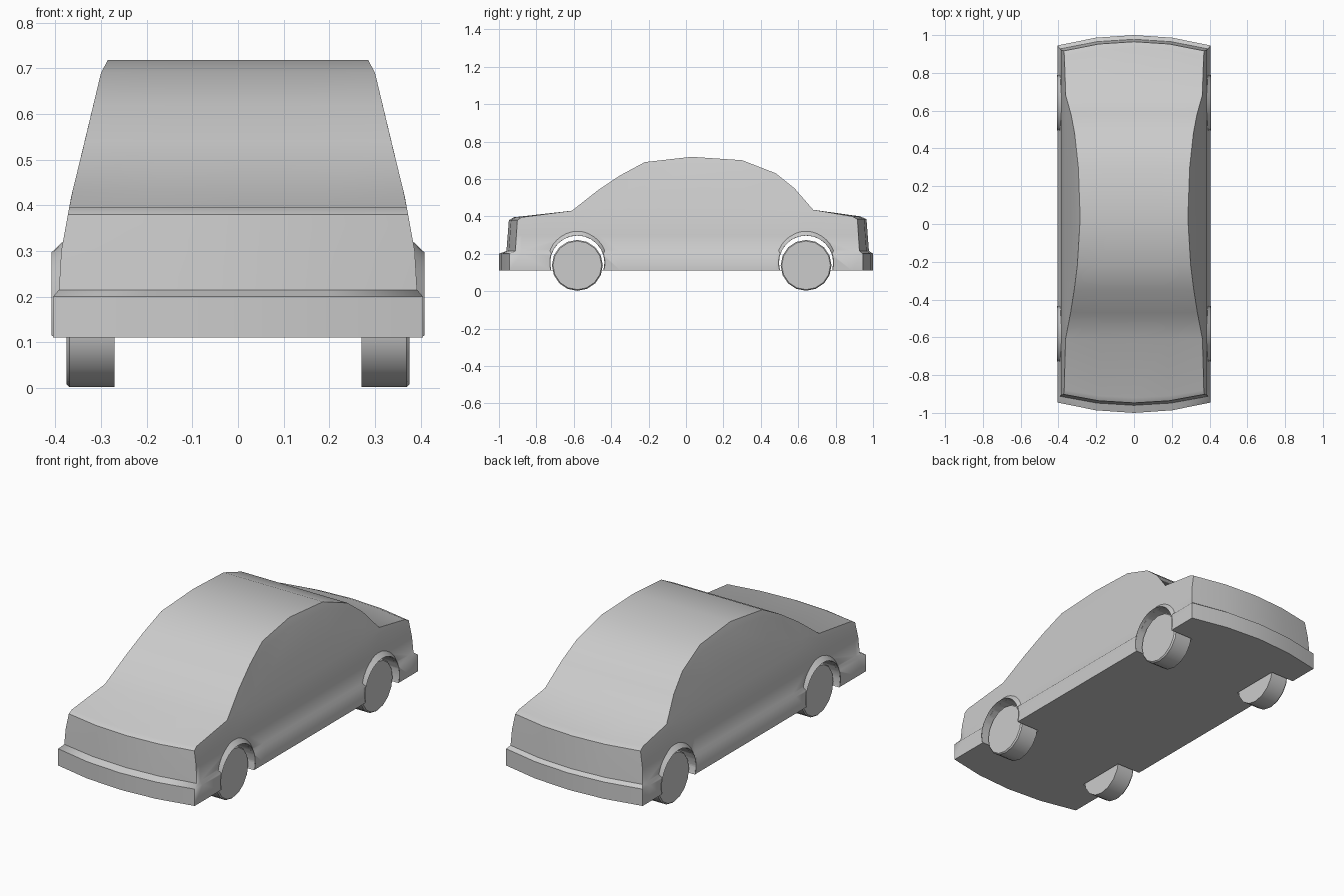
import bpy, bmesh, math

cube = bpy.data.objects.get("Cube")
if cube:
    bpy.data.objects.remove(cube, do_unlink=True)

grey = bpy.data.materials.new("light grey")
grey.use_nodes = True
grey.diffuse_color = (0.6, 0.6, 0.6, 1)
grey.node_tree.nodes["Principled BSDF"].inputs["Base Color"].default_value = (0.6, 0.6, 0.6, 1)


def lerp(table, t):
    """Piecewise linear lookup."""
    for (a, p), (b, q) in zip(table, table[1:]):
        if t <= b:
            return p + (q - p) * max(0, (t - a) / (b - a))
    return table[-1][1]


def finish(name, bm, angle, recalc=True):
    if recalc:
        bmesh.ops.recalc_face_normals(bm, faces=bm.faces)
    mesh = bpy.data.meshes.new(name)
    bm.to_mesh(mesh)
    bm.free()
    mesh.materials.append(grey)
    ob = bpy.data.objects.new(name, mesh)
    bpy.context.collection.objects.link(ob)
    smooth(ob, angle)
    return ob


def smooth(ob, angle):
    bpy.ops.object.select_all(action='DESELECT')
    ob.select_set(True)
    bpy.context.view_layer.objects.active = ob
    bpy.ops.object.shade_smooth_by_angle(angle=math.radians(angle))


# Body: roof line along y, half width by height, and the sloped ends
ROOF = [(-0.95, 0.38), (-0.92, 0.395), (-0.61, 0.43), (-0.47, 0.54), (-0.35, 0.62),
        (-0.22, 0.69), (0.03, 0.718), (0.3, 0.7), (0.48, 0.63), (0.58, 0.55),
        (0.68, 0.435), (0.93, 0.4), (0.965, 0.385)]
WIDTH = [(0.11, 0.405), (0.2, 0.405), (0.215, 0.392), (0.3, 0.387), (0.42, 0.365),
         (0.53, 0.338), (0.69, 0.3), (0.718, 0.285)]
FRONT = [(0.2, -1.0), (0.215, -0.96), (0.38, -0.947)]
BACK = [(0.2, 1.0), (0.215, 0.978), (0.385, 0.965)]
COLS = [-1, -0.5, 0, 0.5, 1]
TOP = 7
last = len(ROOF) - 1


def body_point(s, r, c):
    y, h = ROOF[s]
    belt = min(0.41, h - 0.02)
    z = [0.11, 0.2, 0.215, 0.3, belt, belt + (h - belt) * 0.4,
         belt + (h - belt) * 0.88, h][r]
    if s == 0:
        y = lerp(FRONT, z)
    elif s == last:
        y = lerp(BACK, z)
    bow = 0.055 * max(0, (abs(y) - 0.7) / 0.3) * c * c
    return (c * lerp(WIDTH, z), y - math.copysign(bow, y), z)


bm = bmesh.new()
verts = {}


def vert(s, r, c):
    key = (s, r, c)
    if key not in verts:
        verts[key] = bm.verts.new(body_point(*key))
    return verts[key]


def quad(*keys):
    bm.faces.new([vert(*k) for k in keys])


for s in range(last):
    for r in range(TOP):
        for c in (-1, 1):
            quad((s, r, c), (s + 1, r, c), (s + 1, r + 1, c), (s, r + 1, c))
    for r in (0, TOP):
        for c, d in zip(COLS, COLS[1:]):
            quad((s, r, c), (s, r, d), (s + 1, r, d), (s + 1, r, c))
for s in (0, last):
    for r in range(TOP):
        for c, d in zip(COLS, COLS[1:]):
            quad((s, r, c), (s, r, d), (s, r + 1, d), (s, r + 1, c))
body = finish("car_body", bm, 50)

# Wheel arches cut through the body
AXLES = {"front": -0.581, "rear": 0.642}
ARCH_Z, ARCH_R = 0.152, 0.145
for name, y in AXLES.items():
    bpy.ops.mesh.primitive_cylinder_add(vertices=24, radius=ARCH_R, depth=1.2,
                                        location=(0, y, ARCH_Z), rotation=(0, math.pi / 2, 0))
    cutter = bpy.context.object
    cutter.hide_render = True
    cut = body.modifiers.new(name + "_arch", 'BOOLEAN')
    cut.operation = 'DIFFERENCE'
    cut.solver = 'EXACT'
    cut.object = cutter
    bpy.context.view_layer.objects.active = body
    bpy.ops.object.modifier_apply(modifier=cut.name)
    bpy.data.objects.remove(cutter, do_unlink=True)
body.data.materials.clear()
body.data.materials.append(grey)
smooth(body, 50)

# Floor plate closing the underside between the wheels
bpy.ops.mesh.primitive_cube_add(size=1, location=(0, 0.03, 0.112))
floor = bpy.context.object
floor.name = "floor"
floor.scale = (0.53, 1.56, 0.004)
floor.data.materials.append(grey)


def arch_lip(name, side, y):
    """Flared lip around a wheel opening."""
    bm = bmesh.new()
    rows = []
    for i in range(21):
        a = math.radians(-15 + 210 * i / 20)
        rows.append([bm.verts.new((side * x, y + r * math.cos(a),
                                   max(0.11, ARCH_Z + r * math.sin(a))))
                     for x, r in ((0.36, ARCH_R), (0.408, ARCH_R), (0.384, 0.168))])
    for p, q in zip(rows, rows[1:]):
        for k in range(2):
            face = (p[k], p[k + 1], q[k + 1], q[k])
            bm.faces.new(face if side < 0 else face[::-1])
    finish(name, bm, 40, recalc=False)


def wheel(name, side, y):
    """Plain drum wheel with a small chamfer on its outer rim."""
    bm = bmesh.new()
    n = 16
    rings = []
    for x, r in ((0.27, 0.136), (0.369, 0.136), (0.376, 0.13)):
        rings.append([bm.verts.new((side * x, y + r * math.cos(2 * math.pi * i / n),
                                    0.138 + r * math.sin(2 * math.pi * i / n)))
                      for i in range(n)])
    for p, q in zip(rings, rings[1:]):
        for i in range(n):
            j = (i + 1) % n
            bm.faces.new((p[i], p[j], q[j], q[i]))
    bm.faces.new(rings[0])
    bm.faces.new(rings[-1])
    finish(name, bm, 35)


for end, y in AXLES.items():
    for label, side in (("left", 1), ("right", -1)):
        arch_lip(f"{end}_{label}_arch_lip", side, y)
        wheel(f"{end}_{label}_wheel", side, y)
